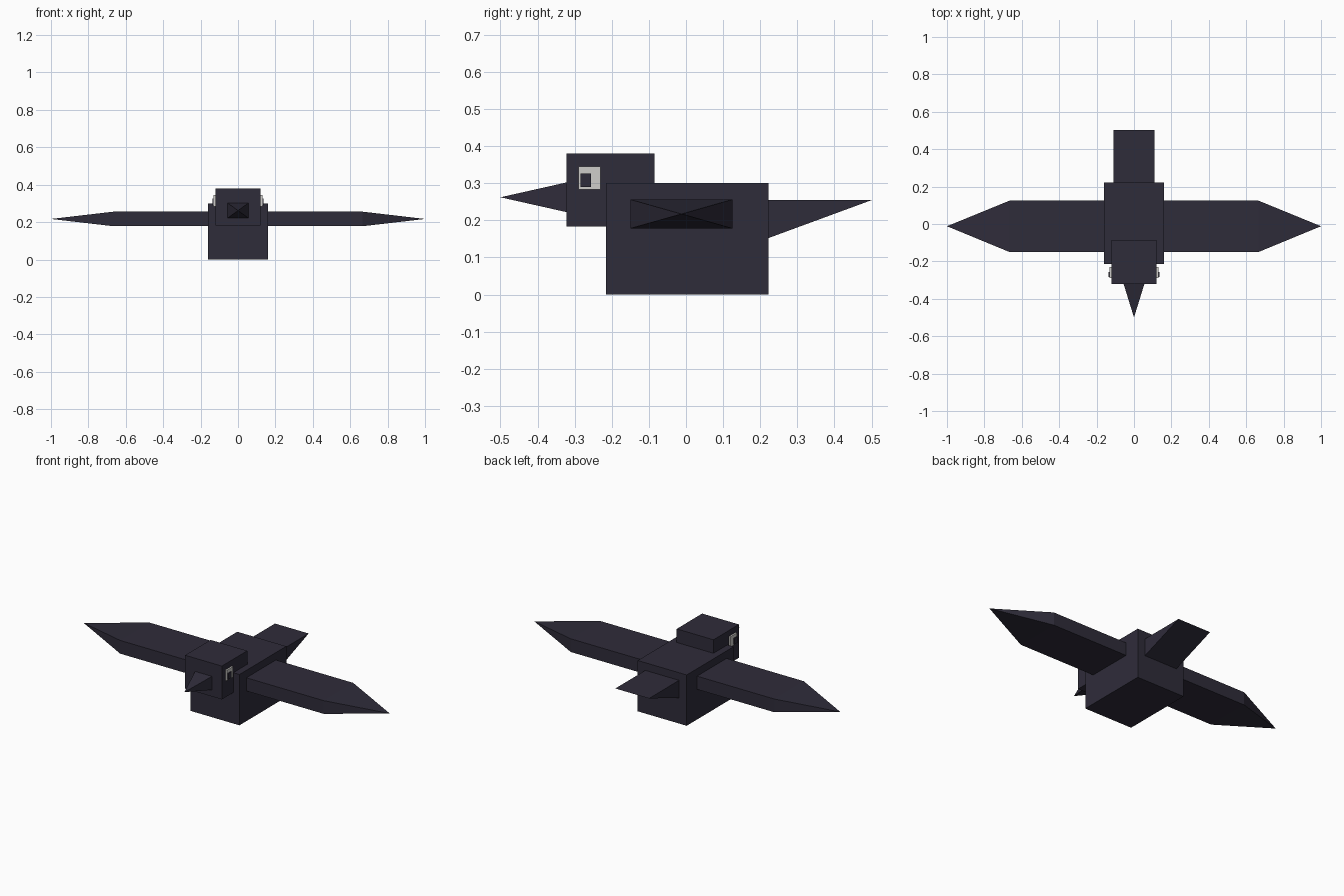
import bpy
import bmesh

if "Cube" in bpy.data.objects:
    bpy.data.objects.remove(bpy.data.objects["Cube"], do_unlink=True)


def make_material(name, rgb):
    mat = bpy.data.materials.new(name)
    mat.use_nodes = True
    mat.diffuse_color = (*rgb, 1)
    mat.node_tree.nodes["Principled BSDF"].inputs["Base Color"].default_value = (*rgb, 1)
    return mat


dark = make_material("dark slate", (0.028, 0.025, 0.042))
white = make_material("eye white", (0.62, 0.61, 0.59))


def finish(name, bm, mat):
    """Turn a bmesh into a flat shaded object."""
    bmesh.ops.recalc_face_normals(bm, faces=bm.faces)
    mesh = bpy.data.meshes.new(name)
    bm.to_mesh(mesh)
    bm.free()
    mesh.materials.append(mat)
    obj = bpy.data.objects.new(name, mesh)
    bpy.context.collection.objects.link(obj)
    return obj


def add_box(bm, xs, ys, zs):
    """Add a box between the given limits."""
    verts = bmesh.ops.create_cube(bm, size=1)["verts"]
    for v in verts:
        v.co = [r[0] if c < 0 else r[1] for c, r in zip(v.co, (xs, ys, zs))]
    return verts


def box(name, xs, ys, zs, mat=dark):
    bm = bmesh.new()
    add_box(bm, xs, ys, zs)
    return finish(name, bm, mat)


# Body and head
box("body", (-0.16, 0.16), (-0.215, 0.222), (0, 0.30))
box("head", (-0.12, 0.12), (-0.322, -0.085), (0.183, 0.38))

# Beak: box with its front collapsed to a point
bm = bmesh.new()
verts = add_box(bm, (-0.055, 0.055), (-0.50, -0.322), (0.222, 0.302))
tip = [v for v in verts if v.co.y < -0.4]
bmesh.ops.pointmerge(bm, verts=tip, merge_co=(0, -0.50, 0.262))
finish("beak", bm, dark)

# Tail: wedge with a flat top and a sharp rear edge
bm = bmesh.new()
verts = add_box(bm, (-0.11, 0.11), (0.222, 0.502), (0.152, 0.255))
for v in verts:
    if v.co.y > 0.4:
        v.co.z = 0.255
bmesh.ops.remove_doubles(bm, verts=bm.verts, dist=0.0001)
finish("tail", bm, dark)

for side, label in ((1, "left"), (-1, "right")):
    # Wing: slab whose outer face is drawn out to a point
    bm = bmesh.new()
    add_box(bm, sorted((side * 0.16, side * 0.665)), (-0.15, 0.125), (0.178, 0.256))
    outer = [f for f in bm.faces if all(abs(v.co.x) > 0.5 for v in f.verts)]
    center = bmesh.ops.poke(bm, faces=outer)["verts"][0]
    center.co = (side * 1.0, -0.012, 0.217)
    finish(label + "_wing", bm, dark)

    # Eye plate and pupil
    box(label + "_eye", sorted((side * 0.12, side * 0.130)),
        (-0.29, -0.23), (0.283, 0.345), white)
    box(label + "_pupil", sorted((side * 0.125, side * 0.136)),
        (-0.284, -0.256), (0.29, 0.326))
